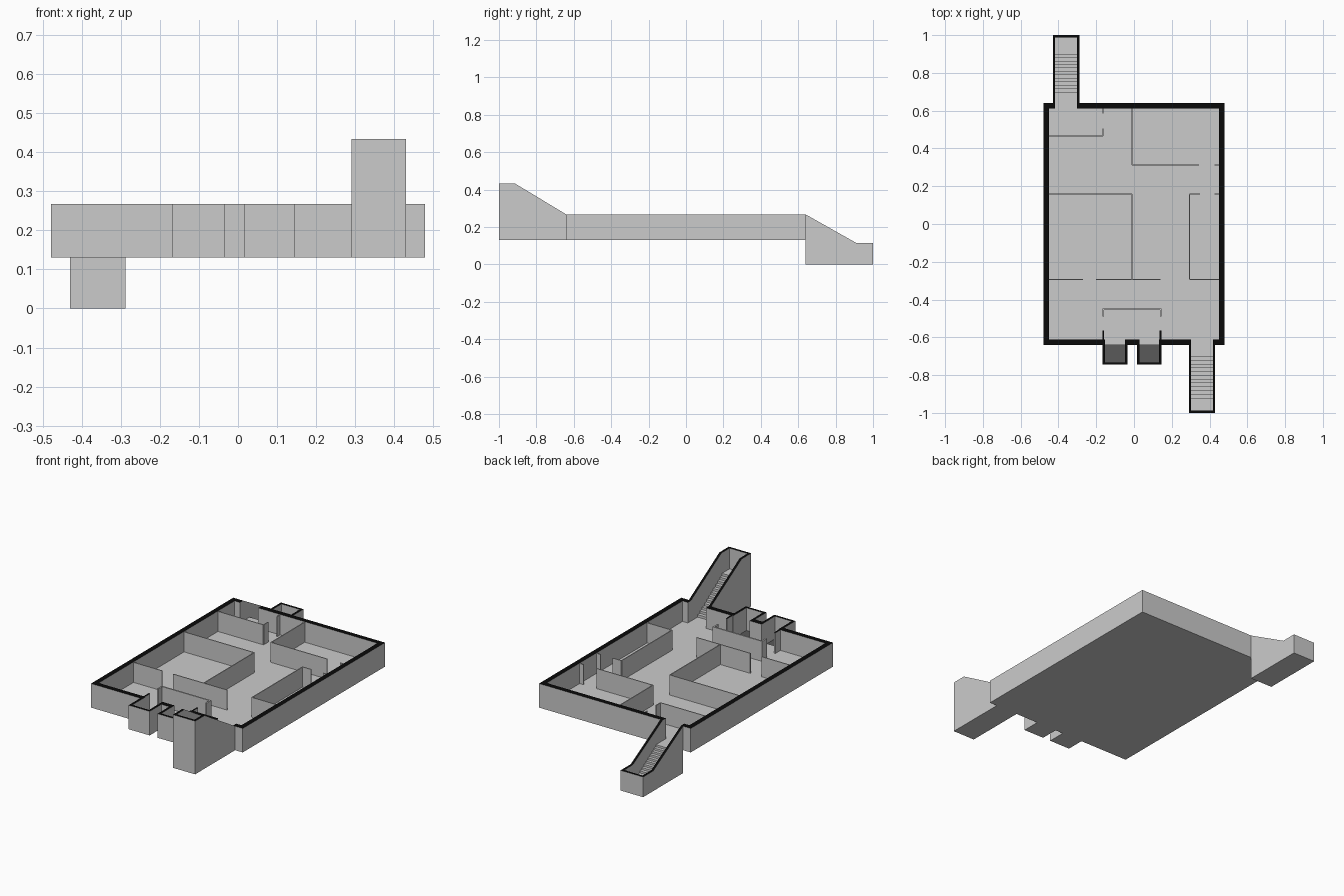
import bpy, bmesh
from mathutils import Vector

if "Cube" in bpy.data.objects:
    bpy.data.objects.remove(bpy.data.objects["Cube"])


def material(name, v):
    m = bpy.data.materials.new(name)
    m.diffuse_color = (v, v, v, 1)
    m.use_nodes = True
    m.node_tree.nodes["Principled BSDF"].inputs["Base Color"].default_value = m.diffuse_color
    return m


GREY = material("plaster grey", 0.6)
BLACK = material("cut wall black", 0.003)
DARK = material("shaft dark grey", 0.1)

BASE, FLOOR, TOP = 0.13, 0.15, 0.267   # underside, floor and wall top levels
X, Y, T = 0.478, 0.64, 0.028           # outer half sizes, outer wall thickness
S = 0.013                              # stair and shaft wall thickness


def finish(name, bm, cap):
    """Upward faces take the cap material, all others are grey."""
    bmesh.ops.recalc_face_normals(bm, faces=bm.faces)
    for f in bm.faces:
        f.material_index = 1 if cap and f.normal.z > 0.3 else 0
    me = bpy.data.meshes.new(name)
    bm.to_mesh(me)
    bm.free()
    me.materials.append(GREY)
    if cap:
        me.materials.append(cap)
    ob = bpy.data.objects.new(name, me)
    bpy.context.collection.objects.link(ob)
    return ob


def boxes(name, items, z0, z1, cap=None):
    """Boxes from plan rectangles (x0, x1, y0, y1)."""
    bm = bmesh.new()
    for x0, x1, y0, y1 in items:
        vs = bmesh.ops.create_cube(bm, size=1)["verts"]
        for v in vs:
            v.co = Vector((x1 if v.co.x > 0 else x0,
                           y1 if v.co.y > 0 else y0,
                           z1 if v.co.z > 0 else z0))
    return finish(name, bm, cap)


def prism(name, profile, spans, cap=None):
    """Extrude a (y, z) profile across each x span."""
    bm = bmesh.new()
    for x0, x1 in spans:
        f = bm.faces.new([bm.verts.new((x0, y, z)) for y, z in profile])
        r = bmesh.ops.extrude_face_region(bm, geom=[f])
        for g in r["geom"]:
            if isinstance(g, bmesh.types.BMVert):
                g.co.x = x1
    return finish(name, bm, cap)


# floor slab
boxes("floor_slab", [(-X + T, X - T, -Y + T, Y - T)], BASE, FLOOR)

# outer walls, with gaps at the stairs and the lift shafts
shafts = [(-0.167, -0.035), (0.015, 0.145)]
front_stair, back_stair = (0.29, 0.43), (-0.43, -0.288)


def wall_row(gaps, y0, y1):
    xs = [-X] + [v for a, b in gaps for v in (a + S, b - S)] + [X]
    return [(xs[i], xs[i + 1], y0, y1) for i in range(0, len(xs), 2)]


boxes("outer_walls",
      wall_row(shafts + [front_stair], -Y, -Y + T)
      + wall_row([back_stair], Y - T, Y)
      + [(-X, -X + T, -Y + T, Y - T), (X - T, X, -Y + T, Y - T)],
      BASE, TOP, BLACK)


# stairwells: stepped floor, two raking side walls and an end wall
def stairwell(name, span, d, base, landing, wall_top, y_end, y_rake):
    a, b = span
    n, y0, y1 = 12, 0.70, y_end
    steps = [(Y - T, FLOOR), (y0, FLOOR)]
    for i in range(n):
        y = y0 + (y1 - y0) * i / (n - 1)
        z = FLOOR + (landing - FLOOR) * (i + 1) / n
        steps += [(y, steps[-1][1]), (y, z)] if i else [(y, z)]
    steps += [(1 - S, landing), (1 - S, base), (Y, base)]
    if base < BASE:
        steps += [(Y, BASE)]
    steps += [(Y - T, BASE)]
    prism(name + "_steps", [(d * y, z) for y, z in steps], [(a + S, b - S)])
    side = [(Y, base), (1, base), (1, wall_top), (y_rake, wall_top), (Y, TOP)]
    prism(name + "_side_walls", [(d * y, z) for y, z in side],
          [(a, a + S), (b - S, b)], BLACK)
    boxes(name + "_end_wall", [(a + S, b - S, *sorted((d * (1 - S), d)))],
          base, wall_top, BLACK)


stairwell("front_stair", front_stair, -1, BASE, 0.315, 0.433, 0.92, 0.915)
stairwell("back_stair", back_stair, 1, 0.0, 0.01, 0.115, 0.90, 0.91)

# lift shafts: walls, dark floors and thresholds
E = -0.745
for i, (a, b) in enumerate(shafts):
    n = "lift_%d_" % (i + 1)
    boxes(n + "walls", [(a, a + S, E, -Y), (b - S, b, E, -Y),
                        (a + S, b - S, E, E + S)], BASE, TOP, BLACK)
    boxes(n + "floor", [(a + S, b - S, E + S, -Y)], BASE, BASE + 0.008, DARK)
    boxes(n + "threshold", [(a + S, b - S, -Y, -Y + T)], BASE, FLOOR)

# inner partitions as thin straight runs
P = 0.0025
XI, YI = X - T, Y - T
along_x = [(0.465, -XI, -0.165), (0.312, -0.01, 0.345), (0.312, 0.425, XI),
           (0.16, -XI, -0.01), (-0.295, -XI, -0.27), (-0.295, -0.2, 0.14),
           (0.16, 0.295, 0.35), (0.16, 0.425, XI), (-0.295, 0.295, XI)]
along_y = [(-0.165, 0.465, 0.505), (-0.165, 0.585, YI), (-0.01, 0.312, YI),
           (-0.01, -0.295, 0.16), (0.295, -0.295, 0.16)]
boxes("partitions",
      [(x0, x1, y - P, y + P) for y, x0, x1 in along_x]
      + [(x - P, x + P, y0, y1) for x, y0, y1 in along_y], FLOOR, TOP - 0.003)

# lift lobby screen and short wing walls
boxes("lobby_screen", [(-0.167, 0.145, -0.455, -0.447),
                       (-0.167, -0.159, -0.49, -0.455),
                       (0.137, 0.145, -0.49, -0.455)], FLOOR, TOP - 0.003)
boxes("lobby_wings", [(-0.167, -0.158, -YI, -0.565),
                      (0.136, 0.145, -YI, -0.565)], FLOOR, TOP, BLACK)
